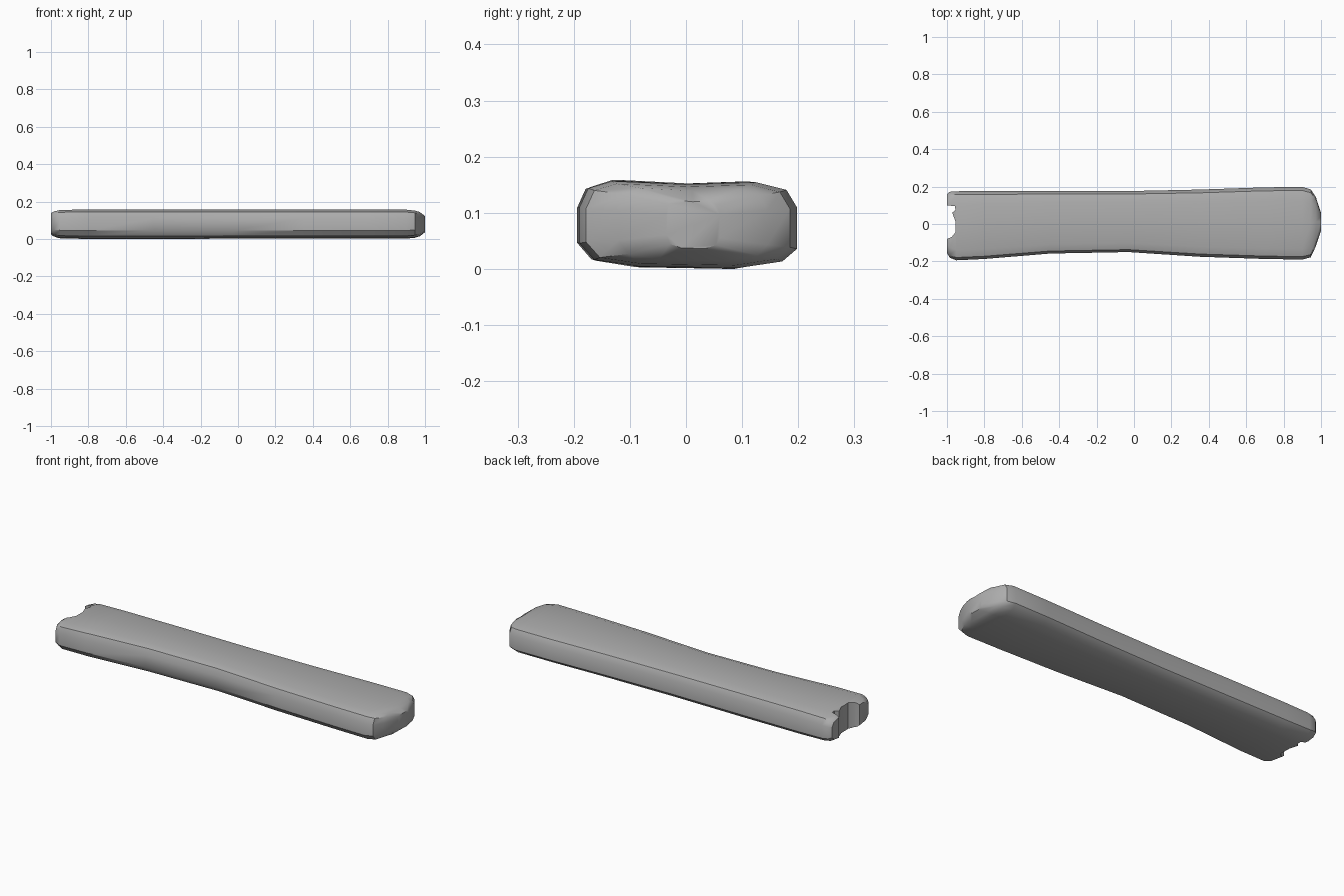
import bpy, bmesh
from mathutils import Vector

cube = bpy.data.objects.get("Cube")
if cube:
    bpy.data.objects.remove(cube, do_unlink=True)

grey = bpy.data.materials.new("plain grey")
grey.use_nodes = True
colour = (0.42, 0.42, 0.42, 1)
grey.diffuse_color = colour
grey.node_tree.nodes["Principled BSDF"].inputs["Base Color"].default_value = colour


def section(front, back):
    """Rounded slab outline with worn edges, slightly dished top."""
    w = (back - front) / 0.37
    return [(front, .045), (front, .11), (front + .015 * w, .145),
            (front + .055 * w, .158), ((front + back) / 2, .152),
            (back - .07 * w, .156), (back - .018 * w, .142), (back, .11),
            (back, .035), (back - .025 * w, .012), (back - .1 * w, 0),
            (front + .1 * w, .003), (front + .025 * w, .015)]


def loft(name, rings):
    bm = bmesh.new()
    rows = [[bm.verts.new(p) for p in ring] for ring in rings]
    for a, b in zip(rows, rows[1:]):
        for i in range(len(a)):
            j = (i + 1) % len(a)
            bm.faces.new((a[i], a[j], b[j], b[i]))
    bm.faces.new(rows[0])
    bm.faces.new(rows[-1])
    bmesh.ops.recalc_face_normals(bm, faces=bm.faces)
    mesh = bpy.data.meshes.new(name)
    bm.to_mesh(mesh)
    bm.free()
    mesh.materials.append(grey)
    obj = bpy.data.objects.new(name, mesh)
    bpy.context.collection.objects.link(obj)
    return obj


# Plank: x, front edge, back edge, height factor
stations = [(-1, -.155, .16, .74), (-.985, -.18, .172, .86), (-.95, -.194, .175, .96),
            (-.8, -.187, .176, 1), (-.45, -.158, .176, 1), (-.03, -.15, .176, .98),
            (.35, -.175, .184, .98), (.7, -.187, .196, .98), (.9, -.19, .198, .98),
            (.945, -.178, .185, .92), (.972, -.12, .145, .82), (1, -.035, .06, .55)]
rings = [[(x, y, .08 + (z - .08) * s) for y, z in section(f, b)]
         for x, f, b, s in stations]
plank = loft("plank", rings)

# Broken notch in the right end
notch = [(-1.1, .1), (-1, .1), (-.957, .095), (-.955, .075), (-.972, .06),
         (-.955, .015), (-.955, -.045), (-.975, -.07), (-1, -.08), (-1.1, -.08)]
cutter = loft("notch_cutter", [[(x, y, z) for x, y in notch] for z in (-.1, .3)])
cutter.hide_render = True

bpy.context.view_layer.objects.active = plank
plank.select_set(True)
cut = plank.modifiers.new("notch", 'BOOLEAN')
cut.operation = 'DIFFERENCE'
cut.solver = 'EXACT'
cut.object = cutter
bpy.ops.object.modifier_apply(modifier=cut.name)
bpy.data.objects.remove(cutter, do_unlink=True)
bpy.ops.object.shade_smooth_by_angle(angle=0.65)
